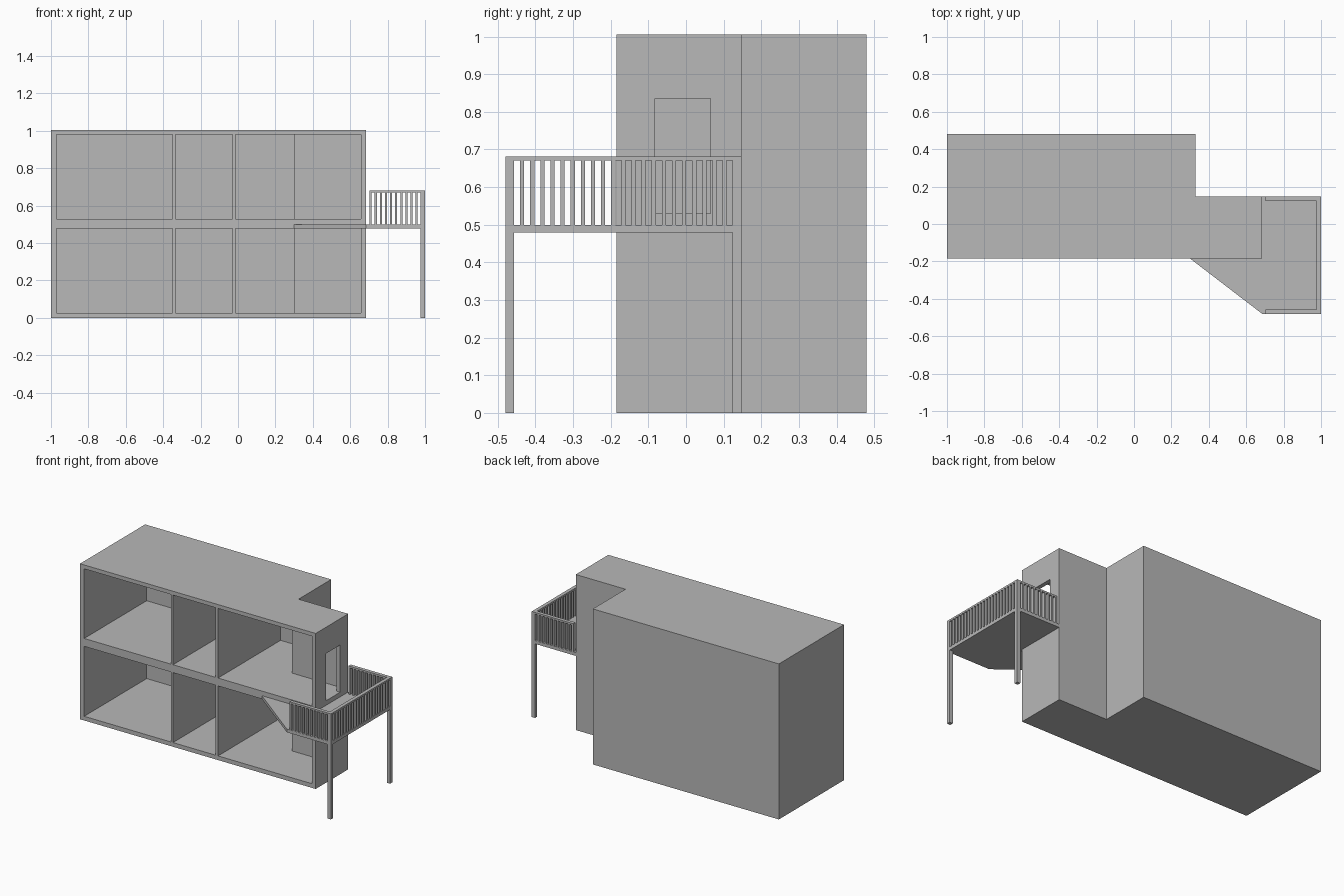
import bpy, bmesh

cube = bpy.data.objects.get("Cube")
if cube:
    bpy.data.objects.remove(cube, do_unlink=True)

GREY = (0.48, 0.48, 0.48, 1)
mat = bpy.data.materials.new("plain grey")
mat.use_nodes = True
mat.diffuse_color = GREY
mat.node_tree.nodes["Principled BSDF"].inputs["Base Color"].default_value = GREY


def add_prism(bm, outline, z0, z1):
    """Extrude a flat outline from z0 up to z1."""
    face = bm.faces.new([bm.verts.new((x, y, z0)) for x, y in outline])
    top = bmesh.ops.extrude_face_region(bm, geom=[face])["geom"]
    for v in top:
        if isinstance(v, bmesh.types.BMVert):
            v.co.z = z1
    bmesh.ops.recalc_face_normals(bm, faces=bm.faces)


def rect(x0, x1, y0, y1):
    return [(x0, y0), (x1, y0), (x1, y1), (x0, y1)]


def make(name, prisms):
    """Create one object out of (outline, z0, z1) prisms."""
    bm = bmesh.new()
    for prism in prisms:
        add_prism(bm, *prism)
    mesh = bpy.data.meshes.new(name)
    bm.to_mesh(mesh)
    bm.free()
    mesh.materials.append(mat)
    ob = bpy.data.objects.new(name, mesh)
    bpy.context.collection.objects.link(ob)
    return ob


def ell(x0, x1, step_x, y0, step_y, y1):
    return [(x0, y0), (x1, y0), (x1, step_y), (step_x, step_y), (step_x, y1), (x0, y1)]


# Main dimensions
FRONT, BACK, RIGHT, TOP = -0.185, 0.48, 0.685, 1.005
WALL = 0.027
INNER_BACK = BACK - WALL
STEP_X, STEP_Y = 0.33, 0.147
OPEN = FRONT - 0.1

# House shell with rooms open to the front and a side doorway
house = make("house_shell", [(ell(-1, RIGHT, STEP_X, FRONT, STEP_Y, BACK), 0, TOP)])
rooms = []
for z0, z1 in ((0.027, 0.479), (0.53, 0.98)):
    rooms += [
        (rect(-0.97, -0.35, OPEN, INNER_BACK), z0, z1),
        (rect(-0.335, -0.03, OPEN, INNER_BACK), z0, z1),
        (ell(-0.013, RIGHT - WALL, STEP_X - WALL, OPEN, STEP_Y - WALL, INNER_BACK), z0, z1),
    ]
cutters = [make("room_cutter", rooms),
           make("door_cutter", [(rect(0.6, 0.8, -0.082, 0.065), 0.53, 0.835)])]
for cutter in cutters:
    cutter.hide_render = True
    mod = house.modifiers.new(cutter.name, "BOOLEAN")
    mod.operation = "DIFFERENCE"
    mod.solver = "EXACT"
    mod.object = cutter

# Bake the cuts and drop the cutters
bpy.context.view_layer.update()
graph = bpy.context.evaluated_depsgraph_get()
baked = bpy.data.meshes.new_from_object(house.evaluated_get(graph))
house.modifiers.clear()
house.data = baked
for cutter in cutters:
    bpy.data.objects.remove(cutter, do_unlink=True)

# Balcony deck with its angled front corner
D0, D1, RAIL_TOP = 0.479, 0.5, 0.682
Y0, Y1, POST = -0.48, 0.147, 0.023
make("balcony_deck", [([(0.3, FRONT), (RIGHT, Y0), (1, Y0), (1, Y1), (RIGHT, Y1), (RIGHT, FRONT)], D0, D1)])

# Balcony posts
for name, y in (("front_post", Y0), ("back_post", Y1 - POST)):
    make(name, [(rect(1 - POST, 1, y, y + POST), 0, D0)])


# Railings: end posts, handrail and evenly spaced balusters
HAND = 0.011
X0 = 0.703


def railing(name, start, end, count, place):
    pitch = (end - start) / count
    bars = [(place(start + pitch * i - 0.0055, start + pitch * i + 0.0055), D1, RAIL_TOP - HAND)
            for i in range(1, count)]
    make(name, bars)


for name, y in (("front", Y0), ("back", Y1 - POST)):
    railing(name + "_balusters", X0 + 0.006, 1 - POST + 0.0055, 10,
            lambda a, b, y=y: rect(a, b, y, y + POST))
    make(name + "_rail_end", [(rect(X0, X0 + 0.011, y, y + POST), D1, RAIL_TOP - HAND)])
    make(name + "_corner_post", [(rect(1 - POST, 1, y, y + POST), D1, RAIL_TOP - HAND)])
railing("side_balusters", Y0 + POST - 0.0055, Y1 - POST + 0.0055, 22,
        lambda a, b: rect(1 - POST, 1, a, b))
make("handrail", [([(X0, Y0), (1, Y0), (1, Y1), (X0, Y1), (X0, Y1 - POST), (1 - POST, Y1 - POST),
                    (1 - POST, Y0 + POST), (X0, Y0 + POST)], RAIL_TOP - HAND, RAIL_TOP)])
